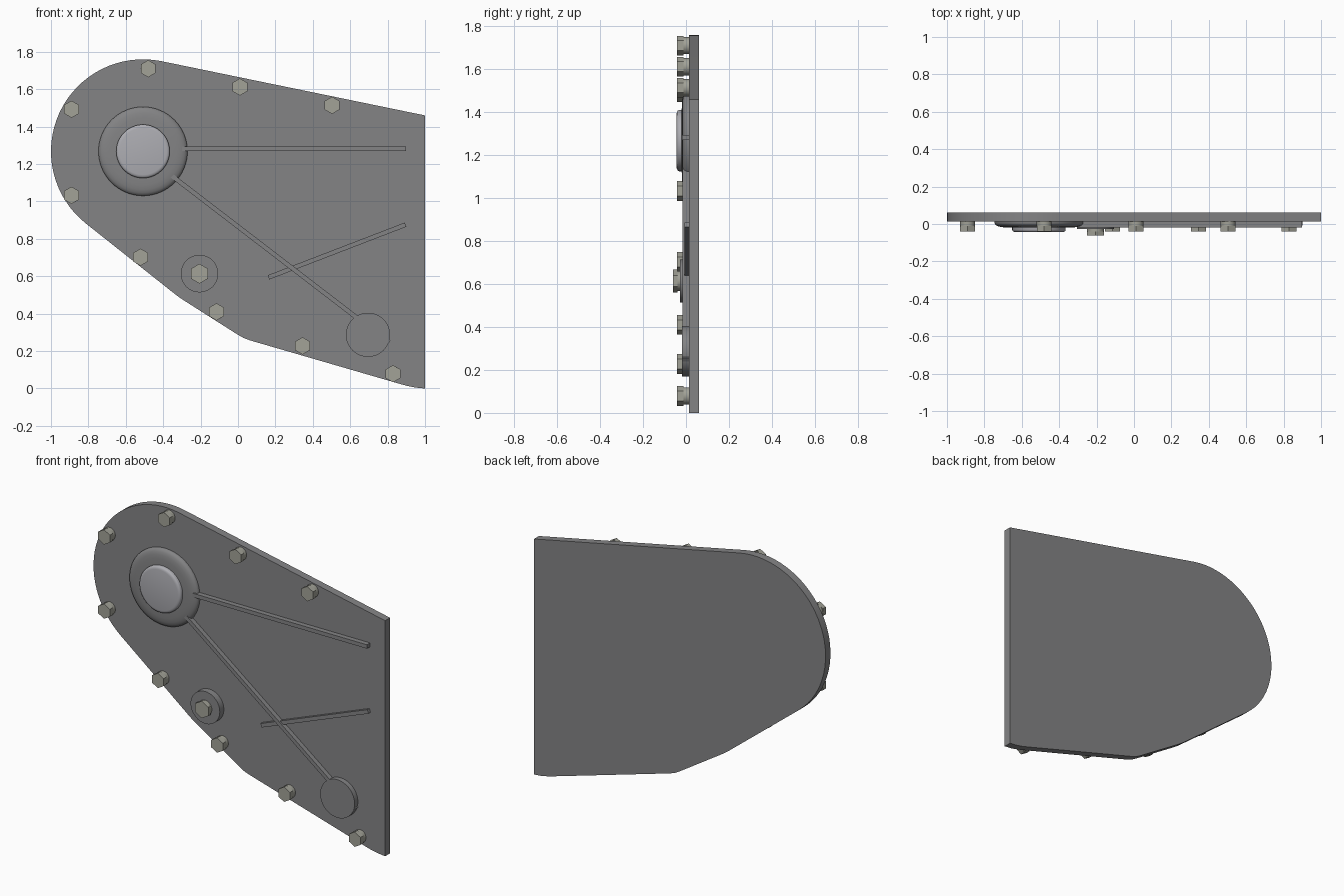
import bpy, bmesh
from math import sin, cos, pi, radians, atan2, hypot

if "Cube" in bpy.data.objects:
    bpy.data.objects.remove(bpy.data.objects["Cube"])

FACE, BACK = 0.013, 0.061   # front and back of the plate


def material(name, rgb):
    m = bpy.data.materials.new(name)
    m.diffuse_color = (*rgb, 1)
    m.use_nodes = True
    m.node_tree.nodes["Principled BSDF"].inputs["Base Color"].default_value = m.diffuse_color
    return m


STEEL = material("dark_steel", (0.23, 0.23, 0.235))
BOLT = material("bolt_metal", (0.36, 0.36, 0.31))
CAP = material("cap_metal", (0.42, 0.42, 0.45))


def finish(name, bm, mat, smooth=False):
    bmesh.ops.recalc_face_normals(bm, faces=bm.faces)
    me = bpy.data.meshes.new(name)
    bm.to_mesh(me)
    bm.free()
    ob = bpy.data.objects.new(name, me)
    bpy.context.collection.objects.link(ob)
    me.materials.append(mat)
    if smooth:
        bpy.ops.object.select_all(action='DESELECT')
        ob.select_set(True)
        bpy.context.view_layer.objects.active = ob
        bpy.ops.object.shade_smooth_by_angle(angle=radians(35))
    return ob


def slab(name, outline, y0, y1, mat, smooth=False):
    """Extrude an (x, z) outline from y0 to y1."""
    bm = bmesh.new()
    a = [bm.verts.new((x, y0, z)) for x, z in outline]
    b = [bm.verts.new((x, y1, z)) for x, z in outline]
    bm.faces.new(a)
    bm.faces.new(b[::-1])
    n = len(a)
    for i in range(n):
        j = (i + 1) % n
        bm.faces.new((a[i], b[i], b[j], a[j]))
    return finish(name, bm, mat, smooth)


def turned(name, x, z, profile, mat, n=64):
    """Turn an (r, y) profile around the y direction and cap both ends."""
    bm = bmesh.new()
    rings = [[bm.verts.new((x + r * sin(2 * pi * i / n), y, z + r * cos(2 * pi * i / n)))
              for i in range(n)] for r, y in profile]
    for p, q in zip(rings, rings[1:]):
        for i in range(n):
            j = (i + 1) % n
            bm.faces.new((p[i], q[i], q[j], p[j]))
    bm.faces.new(rings[0])
    bm.faces.new(rings[-1])
    return finish(name, bm, mat, n > 8)


def bar(name, p, q, y_front, w=0.012):
    dx, dz = q[0] - p[0], q[1] - p[1]
    d = hypot(dx, dz)
    nx, nz = -dz / d * w, dx / d * w
    slab(name, [(p[0] + nx, p[1] + nz), (q[0] + nx, q[1] + nz),
                (q[0] - nx, q[1] - nz), (p[0] - nx, p[1] - nz)], y_front, FACE + 0.005, STEEL)


# cover plate: round end joined to a bent lower edge
CX, CZ, R = -0.508, 1.268, 0.492
outline = []
for i in range(33):
    t = radians(78.4 + (231.6 - 78.4) * i / 32)
    outline.append((CX + R * cos(t), CZ + R * sin(t)))
outline += [(-0.35, 0.515), (-0.315, 0.488), (-0.28, 0.465), (0.0, 0.287), (0.03, 0.27),
            (0.065, 0.257), (0.84, 0.032), (0.90, 0.015), (0.95, 0.005), (1.0, 0.0), (1.0, 1.46)]
slab("cover_plate", outline, FACE, BACK, STEEL, True)

# bearing housing and its cap
turned("bearing_ring", CX, CZ, [(0.238, FACE + 0.005), (0.238, 0.004), (0.233, -0.004),
       (0.222, -0.011), (0.205, -0.016), (0.18, -0.019), (0.14, -0.02)], STEEL)
turned("bearing_cap", CX, CZ, [(0.143, -0.01), (0.143, -0.032), (0.140, -0.038),
       (0.134, -0.042), (0.125, -0.044)], CAP)

# ribs
bar("top_rib", (-0.30, 1.283), (0.897, 1.283), -0.018)
bar("long_rib", (-0.355, 1.138), (0.808, 0.246), -0.016)
bar("short_rib", (0.163, 0.594), (0.896, 0.876), -0.007)

# round bosses
turned("lower_boss", 0.695, 0.287, [(0.118, FACE + 0.005), (0.118, -0.019)], STEEL, 48)
turned("middle_boss", -0.206, 0.614, [(0.1, FACE + 0.005), (0.1, -0.027)], STEEL, 48)


# hexagonal bolts with a round shank behind each head
def bolt(name, x, z, r, y_front, y_back):
    mid = (y_front + y_back) / 2
    turned(name + "_head", x, z, [(r, mid), (r, y_front)], BOLT, 6)
    turned(name + "_collar", x, z, [(r * 0.87, y_back), (r * 0.87, mid)], BOLT, 24)


spots = [(-0.48, 1.71), (0.01, 1.612), (0.503, 1.514), (-0.89, 1.493), (-0.89, 1.033),
         (-0.521, 0.702), (-0.115, 0.41), (0.345, 0.228), (0.829, 0.079)]
for i, (x, z) in enumerate(spots):
    bolt(f"edge_bolt_{i + 1}", x, z, 0.046, -0.041, FACE + 0.004)
bolt("middle_bolt", -0.206, 0.614, 0.053, -0.061, -0.02)
